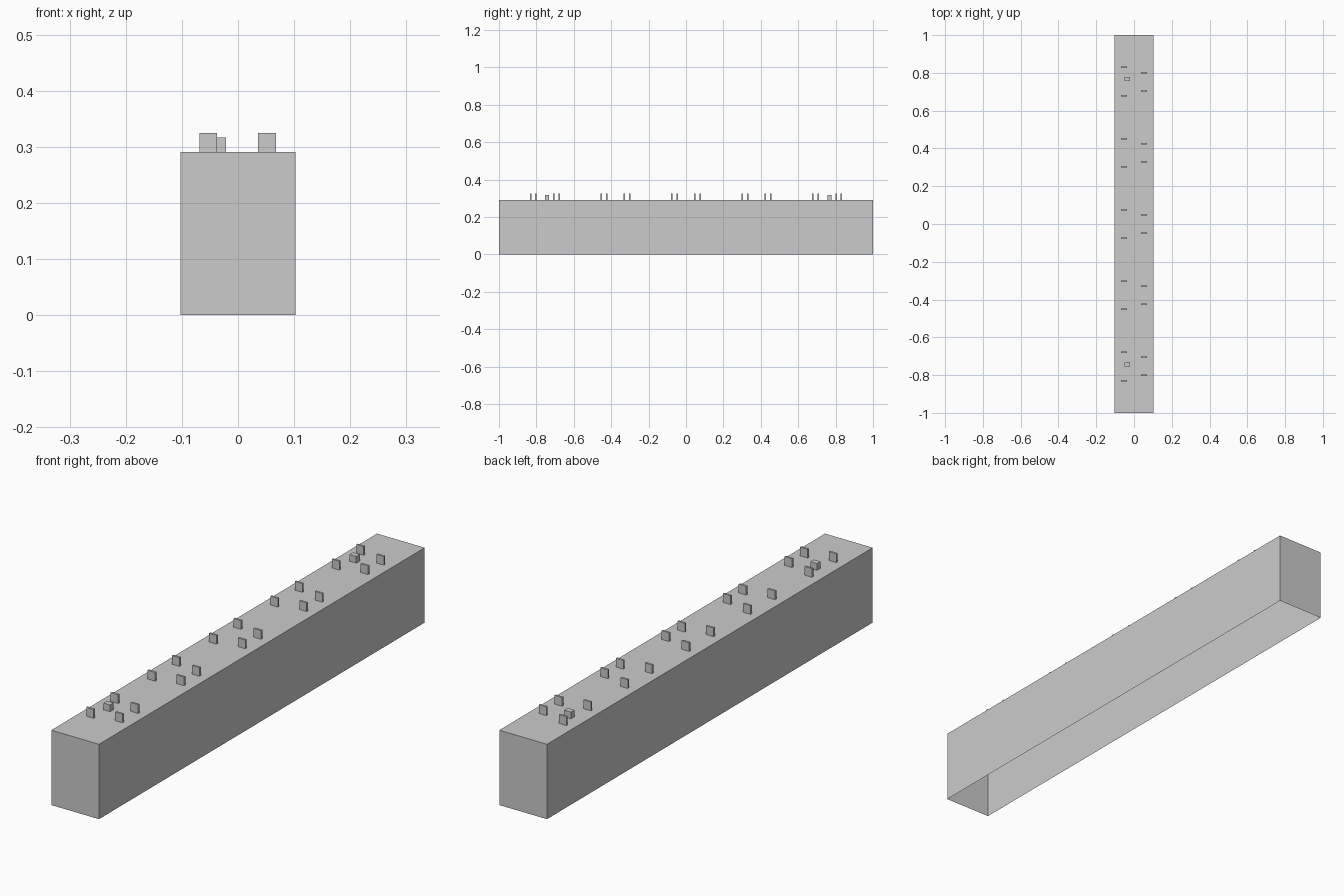
import bpy, bmesh
from mathutils import Vector

if "Cube" in bpy.data.objects:
    bpy.data.objects.remove(bpy.data.objects["Cube"])

TOP = 0.291  # height of the deck


def open_box(name, center, size, z0):
    """Thin-sheet box with no bottom face, standing on z0."""
    bm = bmesh.new()
    bmesh.ops.create_cube(bm, size=1)
    bottom = [f for f in bm.faces if f.normal.z < -0.5]
    bmesh.ops.delete(bm, geom=bottom, context='FACES_ONLY')
    bmesh.ops.scale(bm, vec=Vector(size), verts=bm.verts)
    bmesh.ops.translate(bm, vec=Vector((center[0], center[1], z0 + size[2] / 2)),
                        verts=bm.verts)
    mesh = bpy.data.meshes.new(name)
    bm.to_mesh(mesh)
    bm.free()
    obj = bpy.data.objects.new(name, mesh)
    bpy.context.collection.objects.link(obj)
    return obj


# Hollow body, open underneath
open_box("body", (0, 0), (0.205, 2.0, TOP), 0)

# Five groups of four upright tabs: wide pair on the left, narrow pair on the right
for i in range(5):
    y = (i - 2) * 0.377
    for side, x, gap in (("left", -0.053, 0.075), ("right", 0.052, 0.048)):
        for end, s in (("front", -1), ("back", 1)):
            open_box(f"tab_{side}_{end}_{i + 1}", (x, y + s * gap),
                     (0.032, 0.008, 0.034), TOP)

# Small locating blocks near both ends
for end, y in (("front", -0.744), ("back", 0.767)):
    open_box(f"block_{end}", (-0.0355, y), (0.029, 0.022, 0.026), TOP)
